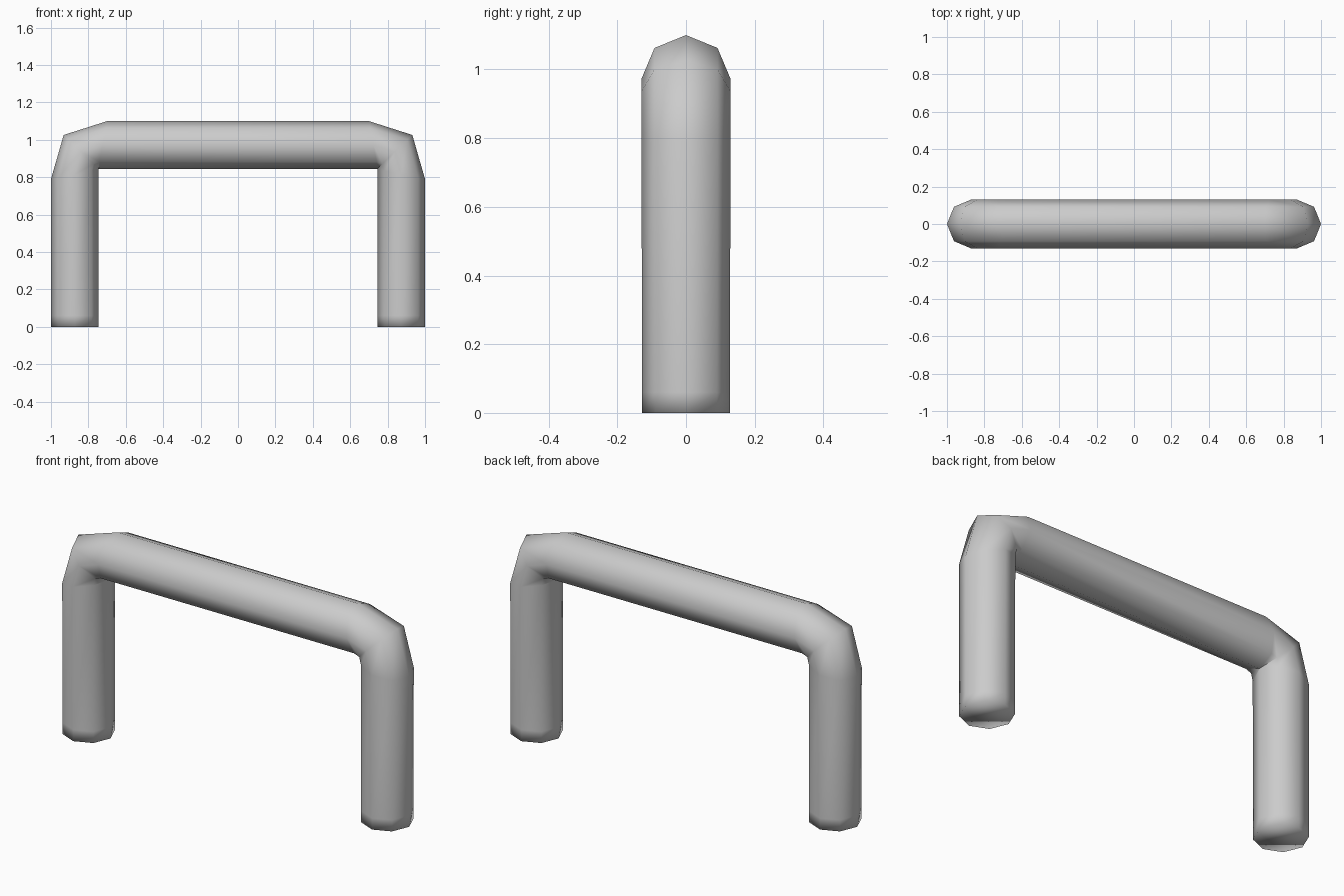
import bpy, bmesh, math
from mathutils import Vector

if "Cube" in bpy.data.objects:
    bpy.data.objects.remove(bpy.data.objects["Cube"])

SIDES = 8

# Half of the path: (outer point, inner point) of each ring in the xz plane
half = [
    ((1.0, 0.0), (0.745, 0.0)),        # foot
    ((1.0, 0.06), (0.745, 0.06)),      # holding loop above the foot
    ((1.0, 0.79), (0.745, 0.84)),      # start of the bend
    ((0.932, 1.026), (0.745, 0.845)),  # middle of the bend
    ((0.70, 1.10), (0.748, 0.845)),    # start of the crossbar
]
mirrored = [((-o[0], o[1]), (-i[0], i[1])) for o, i in reversed(half)]
path = half + mirrored


def add_ring(bm, outer, inner):
    """Round cross-section with one corner on the outer side of the bend."""
    o = Vector((outer[0], 0, outer[1]))
    i = Vector((inner[0], 0, inner[1]))
    centre, arm = (o + i) / 2, (o - i) / 2
    side = Vector((0, arm.length, 0))
    angles = [2 * math.pi * k / SIDES for k in range(SIDES)]
    return [bm.verts.new(centre + arm * math.cos(a) + side * math.sin(a))
            for a in angles]


# Bent tube handle
bm = bmesh.new()
rings = [add_ring(bm, o, i) for o, i in path]
for a, b in zip(rings, rings[1:]):
    for k in range(SIDES):
        n = (k + 1) % SIDES
        bm.faces.new((a[k], a[n], b[n], b[k]))

# Flat caps under both feet
bm.faces.new(rings[0])
bm.faces.new(rings[-1])
bmesh.ops.recalc_face_normals(bm, faces=bm.faces[:])
for f in bm.faces:
    f.smooth = True

mesh = bpy.data.meshes.new("bent_tube_handle")
bm.to_mesh(mesh)
bm.free()
handle = bpy.data.objects.new("bent_tube_handle", mesh)
bpy.context.collection.objects.link(handle)
